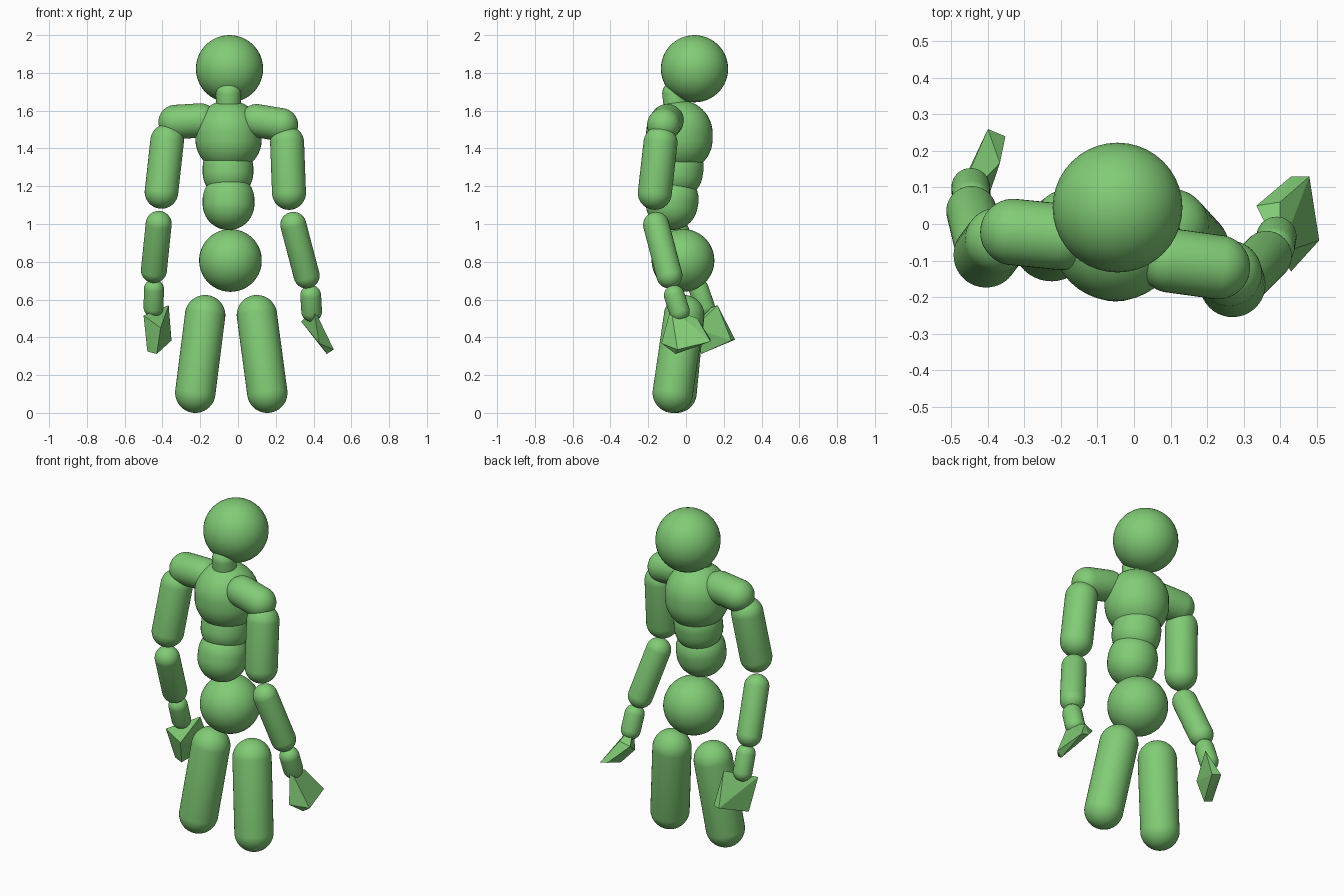
import bpy
import bmesh
from mathutils import Vector

if "Cube" in bpy.data.objects:
    bpy.data.objects.remove(bpy.data.objects["Cube"], do_unlink=True)

# One green for the whole figure
GREEN = (0.22, 0.6, 0.18, 1.0)
green = bpy.data.materials.new("leaf_green")
green.use_nodes = True
green.diffuse_color = GREEN
green.node_tree.nodes["Principled BSDF"].inputs["Base Color"].default_value = GREEN


def add_object(name, bm, smooth):
    mesh = bpy.data.meshes.new(name)
    bmesh.ops.recalc_face_normals(bm, faces=bm.faces)
    for face in bm.faces:
        face.smooth = smooth
    bm.to_mesh(mesh)
    bm.free()
    mesh.materials.append(green)
    obj = bpy.data.objects.new(name, mesh)
    bpy.context.collection.objects.link(obj)
    return obj


def capsule(name, start, end, radius):
    """Round-ended tube: a sphere split at its middle and stretched between two centres."""
    start, end = Vector(start), Vector(end)
    axis = start - end
    bm = bmesh.new()
    bmesh.ops.create_uvsphere(bm, u_segments=40, v_segments=25, radius=radius)
    for v in bm.verts:
        v.co.z += axis.length / 2 * (1 if v.co.z > 0 else -1)
    obj = add_object(name, bm, True)
    obj.rotation_mode = "QUATERNION"
    if axis.length > 0:
        obj.rotation_quaternion = axis.to_track_quat("Z", "Y")
    obj.location = (start + end) / 2
    return obj


def wedge(name, corners):
    """Flat-faced block wrapped around its corners."""
    bm = bmesh.new()
    for c in corners:
        bm.verts.new(c)
    hull = bmesh.ops.convex_hull(bm, input=bm.verts)
    loose = {g for g in hull["geom_interior"] if isinstance(g, bmesh.types.BMVert)}
    bmesh.ops.delete(bm, geom=list(loose), context="VERTS")
    return add_object(name, bm, False)


# Head, neck and trunk
capsule("head", (-0.045, 0.045, 1.822), (-0.045, 0.045, 1.822), 0.178)
capsule("neck", (-0.05, -0.06, 1.69), (-0.05, -0.05, 1.6), 0.066)
capsule("chest", (-0.05, -0.035, 1.48), (-0.05, -0.035, 1.45), 0.176)
capsule("waist", (-0.053, -0.04, 1.3), (-0.053, -0.045, 1.27), 0.134)
capsule("belly", (-0.05, -0.07, 1.13), (-0.05, -0.075, 1.105), 0.137)
capsule("pelvis", (-0.04, -0.016, 0.807), (-0.04, -0.016, 0.807), 0.166)

# Right arm
capsule("right_shoulder", (-0.2, -0.035, 1.548), (-0.33, -0.022, 1.54), 0.091)
capsule("right_upper_arm", (-0.375, -0.045, 1.44), (-0.405, -0.085, 1.17), 0.089)
capsule("right_forearm", (-0.42, -0.07, 1.0), (-0.445, 0.035, 0.757), 0.069)
capsule("right_wrist", (-0.445, 0.068, 0.655), (-0.447, 0.1, 0.56), 0.053)
wedge("right_hand", [
    (-0.367, 0.167, 0.57), (-0.5, 0.03, 0.515), (-0.48, 0.09, 0.325),
    (-0.4, 0.26, 0.388), (-0.352, 0.24, 0.383), (-0.43, 0.08, 0.312),
    (-0.41, 0.04, 0.45)])

# Left arm
capsule("left_shoulder", (0.1, -0.1, 1.547), (0.23, -0.118, 1.525), 0.088)
capsule("left_upper_arm", (0.26, -0.135, 1.43), (0.27, -0.165, 1.165), 0.09)
capsule("left_forearm", (0.293, -0.158, 0.995), (0.363, -0.088, 0.728), 0.069)
capsule("left_wrist", (0.385, -0.062, 0.622), (0.39, -0.035, 0.538), 0.055)
wedge("left_hand", [
    (0.507, -0.045, 0.335), (0.47, -0.055, 0.312), (0.48, 0.13, 0.378),
    (0.43, 0.13, 0.39), (0.43, -0.13, 0.368), (0.4, -0.08, 0.557),
    (0.335, 0.05, 0.483), (0.4, 0.06, 0.5)])

# Thighs
capsule("right_thigh", (-0.174, -0.01, 0.517), (-0.226, -0.05, 0.107), 0.107)
capsule("left_thigh", (0.1, -0.01, 0.517), (0.155, -0.07, 0.107), 0.107)
